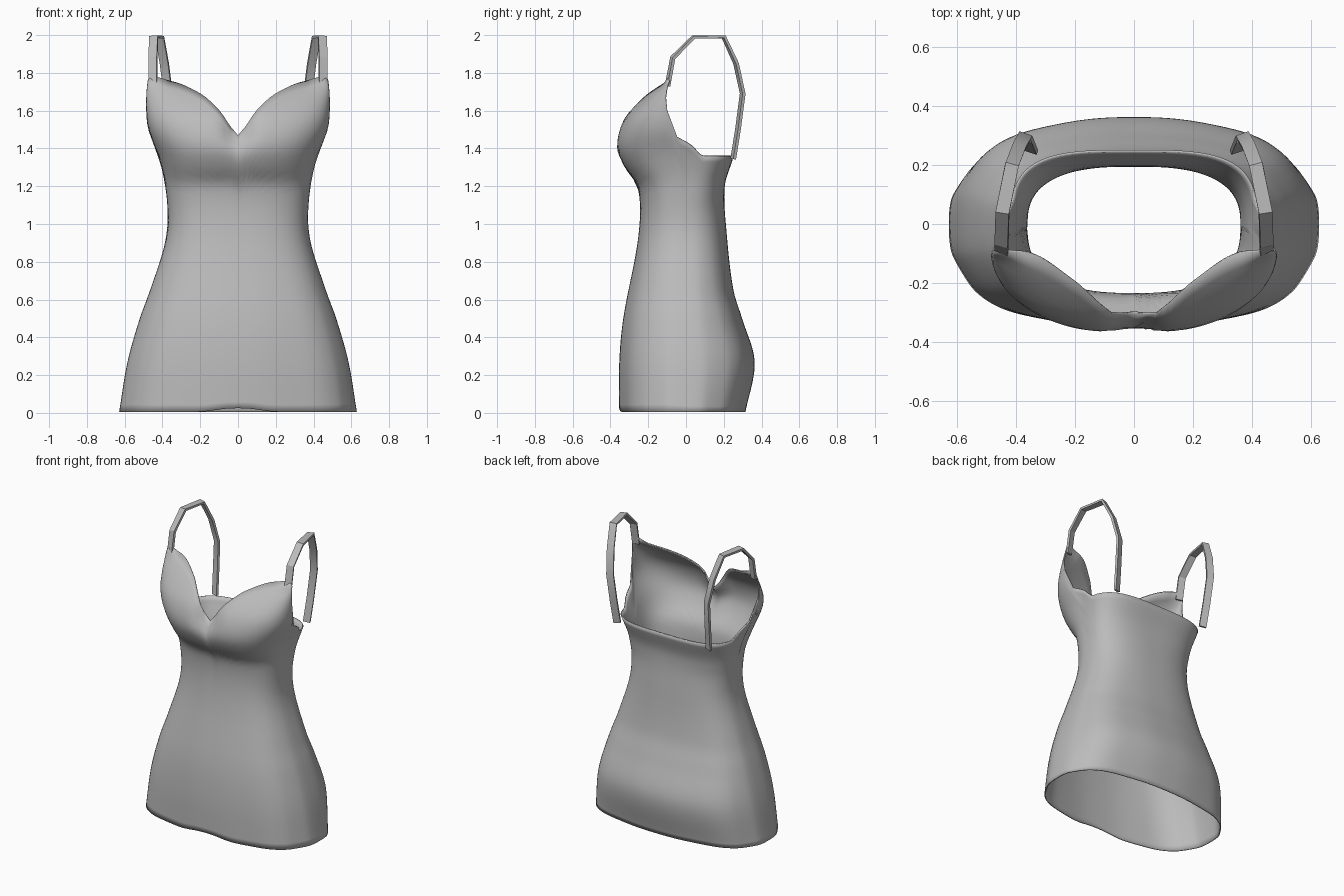
import bpy, bmesh, math
from mathutils import Vector

cube = bpy.data.objects.get("Cube")
if cube:
    bpy.data.objects.remove(cube, do_unlink=True)

fabric = bpy.data.materials.new("grey fabric")
fabric.use_nodes = True
fabric.diffuse_color = (0.5, 0.5, 0.5, 1)
fabric.node_tree.nodes["Principled BSDF"].inputs["Base Color"].default_value = (0.5, 0.5, 0.5, 1)


def curve(keys, x):
    """Smooth interpolation through (position, value) pairs."""
    if x <= keys[0][0]:
        return keys[0][1]
    if x >= keys[-1][0]:
        return keys[-1][1]
    i = next(k for k in range(len(keys) - 1) if x <= keys[k + 1][0])

    def slope(k):
        a, b = keys[max(k - 1, 0)], keys[min(k + 1, len(keys) - 1)]
        return (b[1] - a[1]) / (b[0] - a[0])

    (x0, y0), (x1, y1) = keys[i], keys[i + 1]
    h = x1 - x0
    s = (x - x0) / h
    return ((2*s**3 - 3*s*s + 1) * y0 + (s**3 - 2*s*s + s) * h * slope(i)
            + (3*s*s - 2*s**3) * y1 + (s**3 - s*s) * h * slope(i + 1))


def make_object(name, bm):
    mesh = bpy.data.meshes.new(name)
    bm.to_mesh(mesh)
    bm.free()
    mesh.materials.append(fabric)
    obj = bpy.data.objects.new(name, mesh)
    bpy.context.collection.objects.link(obj)
    return obj


def smooth(obj, angle):
    bpy.ops.object.select_all(action='DESELECT')
    obj.select_set(True)
    bpy.context.view_layer.objects.active = obj
    bpy.ops.object.shade_smooth_by_angle(angle=math.radians(angle))


# Body profiles, keyed by height
WIDTH = [(0, .63), (.27, .585), (.5, .52), (.65, .465), (.95, .375), (1.2, .383),
         (1.36, .42), (1.5, .475), (1.62, .487), (1.76, .485)]
FRONT = [(0, -.35), (.27, -.35), (.5, -.33), (.95, -.25), (1.2, -.255), (1.3, -.325),
         (1.41, -.37), (1.55, -.335), (1.65, -.25), (1.71, -.18), (1.76, -.1)]
BACK = [(0, .31), (.27, .36), (.5, .295), (.65, .25), (.95, .215), (1.2, .205),
        (1.36, .252), (1.5, .27)]
CENTRE = [(0, 0), (1.25, -.01), (1.45, -.045), (1.6, -.08), (1.76, -.085)]
CLEAVAGE = [(1.3, 0), (1.4, .015), (1.47, .06), (1.6, .05)]
# Top edge height, keyed by angle from the front centre to the back centre
EDGE = [(0, 1.47), (3, 1.53), (7, 1.6), (18, 1.69), (40, 1.755), (78, 1.765),
        (87, 1.62), (90, 1.46), (94, 1.42), (100, 1.368), (110, 1.36), (180, 1.36)]


def body_point(t, v):
    deg = math.degrees(t)
    deg = min(deg, 360 - deg)
    hem = .005 + .02 * math.exp(-(deg / 8) ** 2)
    z = hem + v * (curve(EDGE, deg) - hem)
    s, c = math.sin(t), math.cos(t)
    # Squarer section across the upper back
    n = 2.6 if c > 0 else 2.6 + .9 * min(max((z - 1.1) / .26, 0), 1)
    x = curve(WIDTH, z) * math.copysign(abs(s) ** (2 / n), s)
    mid = curve(CENTRE, z)
    reach = curve(FRONT, z) if c > 0 else curve(BACK, z)
    y = mid + (reach - mid) * abs(c) ** (2 / n)
    if c > 0:
        y += curve(CLEAVAGE, z) * math.exp(-(x / .07) ** 2)
    # Soft hanging folds in the skirt
    fold = 1 + .012 * math.cos(8 * t) * max(0, 1 - z / 1.1)
    return Vector((x * min(fold, 1), y * fold, z))


# Dress body
COLS, ROWS = 144, 44
bm = bmesh.new()
grid = [[bm.verts.new(body_point(2 * math.pi * j / COLS, i / ROWS))
         for j in range(COLS)] for i in range(ROWS + 1)]
for i in range(ROWS):
    for j in range(COLS):
        k = (j + 1) % COLS
        bm.faces.new((grid[i][j], grid[i][k], grid[i + 1][k], grid[i + 1][j]))
body = make_object("dress_body", bm)
shell = body.modifiers.new("cloth thickness", 'SOLIDIFY')
shell.thickness = .008
shell.offset = -1
smooth(body, 60)

# Shoulder straps: flat ribbons from bust to back edge
PATH = [(.45, -.098, 1.73), (.45, -.07, 1.88), (.447, .04, 1.99), (.415, .2, 1.99),
        (.39, .265, 1.85), (.37, .3, 1.69), (.36, .275, 1.5), (.35, .25, 1.345)]


def strap(name, side):
    pts = [Vector((x * side, y, z)) for x, y, z in PATH]
    bm = bmesh.new()
    rings = []
    for i, p in enumerate(pts):
        along = (pts[min(i + 1, len(pts) - 1)] - pts[max(i - 1, 0)]).normalized()
        across = Vector((1, .35 * side, 0))
        across = (across - along * across.dot(along)).normalized()
        out = across.cross(along)
        rings.append([bm.verts.new(p + across * a * .023 + out * b * .008)
                      for a, b in ((-1, -1), (1, -1), (1, 1), (-1, 1))])
    for a, b in zip(rings, rings[1:]):
        for k in range(4):
            m = (k + 1) % 4
            bm.faces.new((a[k], a[m], b[m], b[k]))
    bm.faces.new(rings[0])
    bm.faces.new(rings[-1])
    bmesh.ops.recalc_face_normals(bm, faces=bm.faces)
    smooth(make_object(name, bm), 30)


strap("left_strap", 1)
strap("right_strap", -1)
